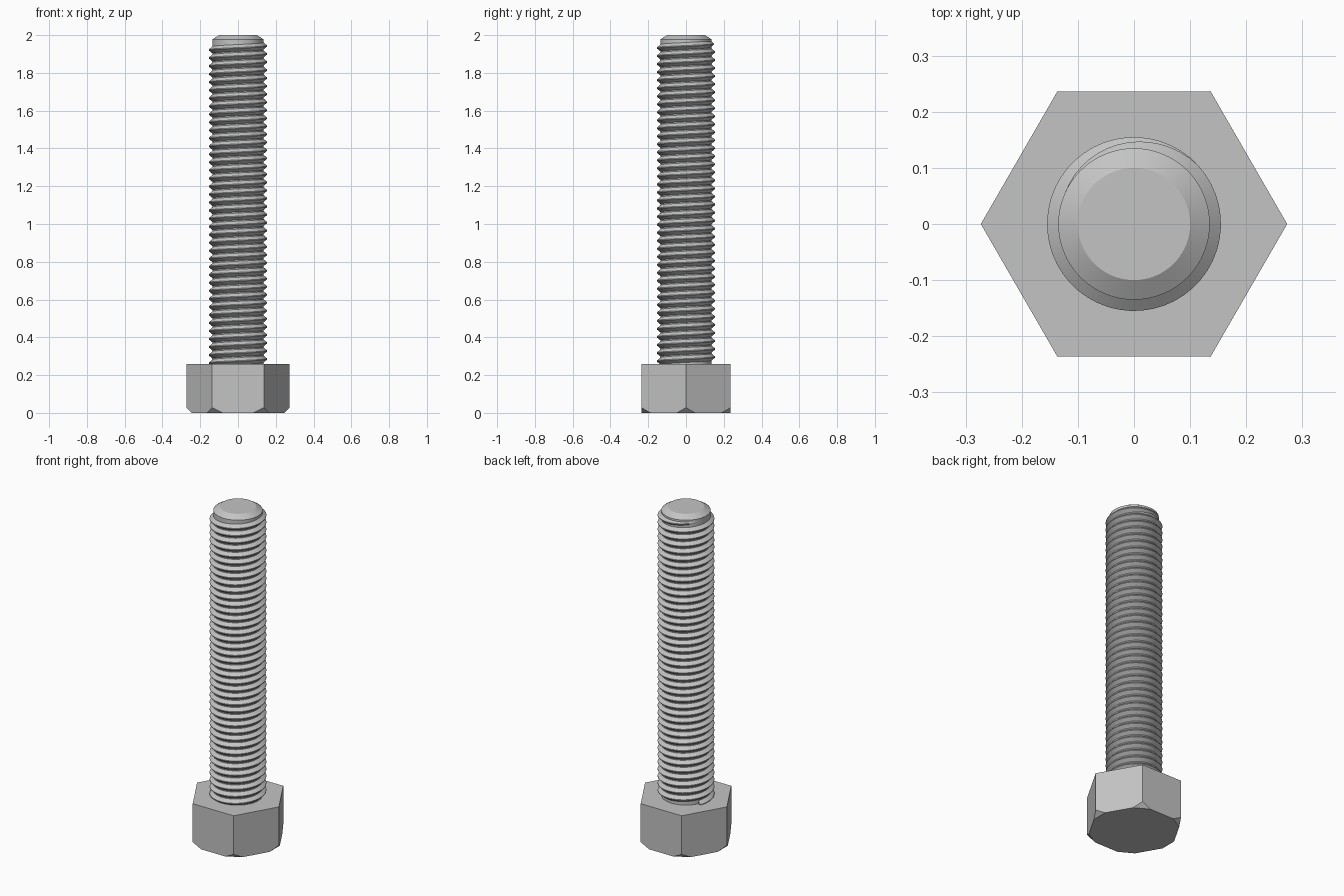
import bpy, bmesh, math
from mathutils import Vector

if "Cube" in bpy.data.objects:
    bpy.data.objects.remove(bpy.data.objects["Cube"])

# One plain steel colour
steel = bpy.data.materials.new("grey_steel")
steel.use_nodes = True
colour = (0.55, 0.55, 0.55, 1)
steel.diffuse_color = colour
steel.node_tree.nodes["Principled BSDF"].inputs["Base Color"].default_value = colour


def finish(bm, name, smooth=True):
    bmesh.ops.recalc_face_normals(bm, faces=bm.faces)
    mesh = bpy.data.meshes.new(name)
    bm.to_mesh(mesh)
    bm.free()
    mesh.materials.append(steel)
    obj = bpy.data.objects.new(name, mesh)
    bpy.context.collection.objects.link(obj)
    if smooth:
        bpy.ops.object.select_all(action="DESELECT")
        obj.select_set(True)
        bpy.context.view_layer.objects.active = obj
        bpy.ops.object.shade_smooth_by_angle(angle=math.radians(25))
    return obj


# Hexagonal head, each bottom corner sliced off by a slanted plane
HEAD_R, HEAD_H = 0.273, 0.26
CUT_R, CUT_H = 0.245, 0.028
bm = bmesh.new()
ring = [bm.verts.new((HEAD_R * math.cos(math.radians(60 * i)),
                      HEAD_R * math.sin(math.radians(60 * i)), 0)) for i in range(6)]
base = bm.faces.new(ring)
top = bmesh.ops.extrude_face_region(bm, geom=[base], use_keep_orig=True)
bmesh.ops.translate(bm, vec=(0, 0, HEAD_H),
                    verts=[g for g in top["geom"] if isinstance(g, bmesh.types.BMVert)])
for i in range(6):
    a = math.radians(60 * i)
    out = Vector((math.cos(a), math.sin(a), 0))
    normal = out * CUT_H - Vector((0, 0, HEAD_R - CUT_R))
    cut = bmesh.ops.bisect_plane(bm, geom=bm.verts[:] + bm.edges[:] + bm.faces[:],
                                 plane_co=out * CUT_R, plane_no=normal, clear_outer=True)
    edges = [g for g in cut["geom_cut"] if isinstance(g, bmesh.types.BMEdge)]
    bmesh.ops.holes_fill(bm, edges=edges, sides=0)
finish(bm, "hex_head", smooth=False)

# Shaft core with a chamfered tip, turned from a profile
CORE_R, TIP_R = 0.135, 0.1
bm = bmesh.new()
profile = [(0, 0.2), (CORE_R, 0.2), (CORE_R, 1.978), (TIP_R, 2), (0, 2)]
verts = [bm.verts.new((r, 0, z)) for r, z in profile]
edges = [bm.edges.new(pair) for pair in zip(verts, verts[1:])]
bmesh.ops.spin(bm, geom=verts + edges, cent=(0, 0, 0), axis=(0, 0, 1),
               angle=math.tau, steps=64)
bmesh.ops.remove_doubles(bm, verts=bm.verts, dist=0.0001)
finish(bm, "shaft_core")

# Right-handed helical thread that fades out near the tip
PITCH, CREST_R, ROOT_R = 0.0425, 0.155, 0.133
TURNS, STEPS = 40, 48
END_ANGLE, END_Z, FADE = math.radians(155), 1.961, STEPS * 0.31
total = TURNS * STEPS
bm = bmesh.new()
rows = []
for i in range(total + 1):
    left = total - i
    angle = END_ANGLE - math.tau * left / STEPS
    z = END_Z - PITCH * left / STEPS
    fade = min(1, left / FADE)
    crest = CORE_R + (CREST_R - CORE_R) * fade
    half = PITCH * (0.2 + 0.27 * fade)
    flat = PITCH * 0.05
    section = [(ROOT_R, -half), (crest, -flat), (crest, flat), (ROOT_R, half)]
    rows.append([bm.verts.new((r * math.cos(angle), r * math.sin(angle), z + dz))
                 for r, dz in section])
for a, b in zip(rows, rows[1:]):
    for j in range(3):
        bm.faces.new((a[j], b[j], b[j + 1], a[j + 1]))
bm.faces.new(rows[0])
bm.faces.new(rows[-1])
finish(bm, "screw_thread")
